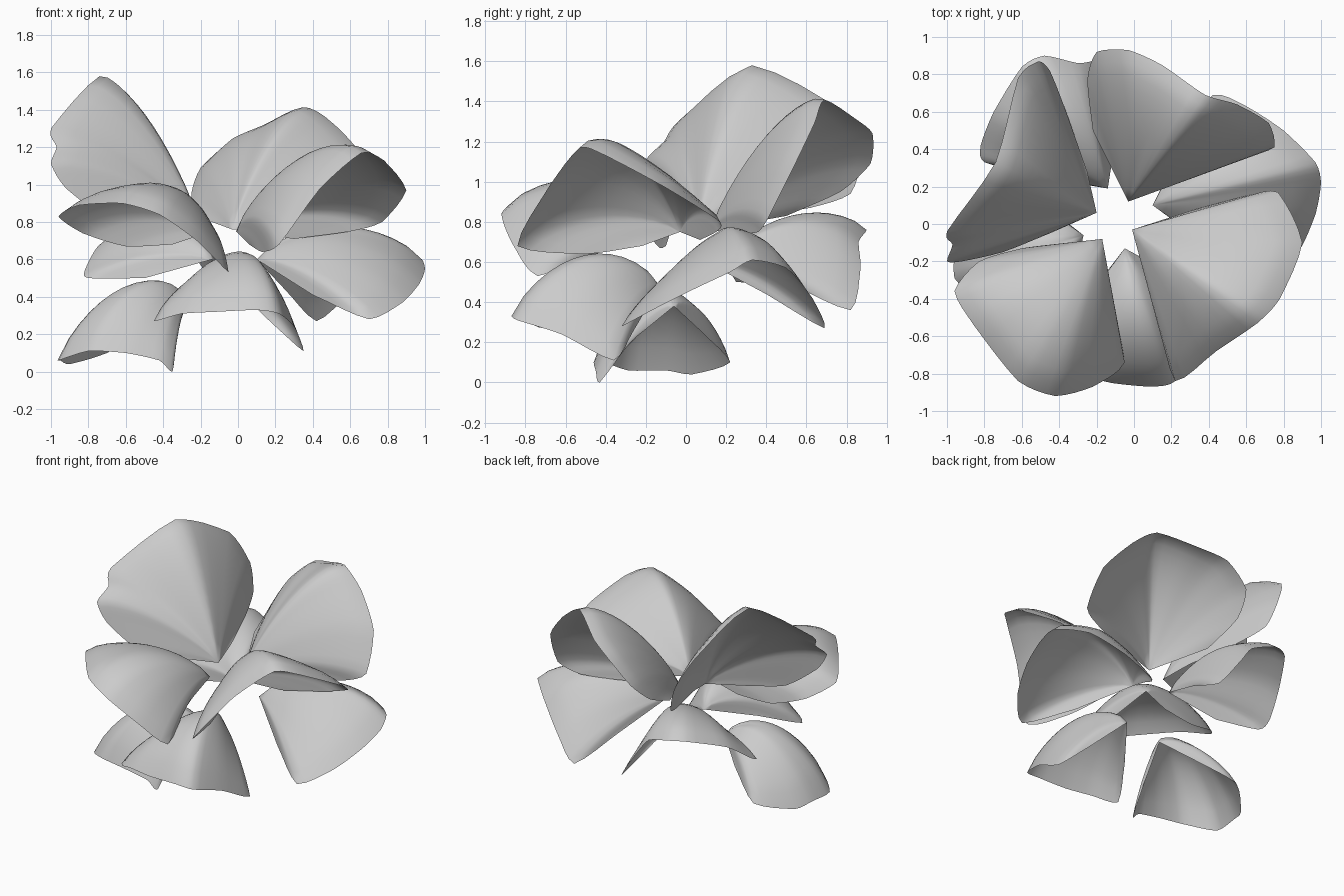
import bpy, math
from mathutils import Vector

RINGS = 12      # steps from leaf base to rim
SUB = 4         # steps between rim points


def rim_curve(pts):
    """Smooth curve through the rim points."""
    p = [Vector(q) for q in pts]
    p = [2 * p[0] - p[1]] + p + [2 * p[-1] - p[-2]]
    out = []
    for i in range(1, len(p) - 2):
        a, b, c, d = p[i - 1:i + 3]
        for k in range(SUB):
            t = k / SUB
            full = 0.5 * (2 * b + (c - a) * t + (2 * a - 5 * b + 4 * c - d) * t * t
                          + (3 * b - a - 3 * c + d) * t ** 3)
            out.append(full.lerp(b.lerp(c, t), 0.4))   # slightly angular rim
    out.append(p[-2])
    return out


def leaf(name, base, arch, rim, skew=1.0):
    """Arched sheet fanning from a base point to its rim; skew < 1 moves the fold to the rim's start."""
    base = Vector(base)
    curve = rim_curve(rim)
    lengths = [0]
    for a, b in zip(curve, curve[1:]):
        lengths.append(lengths[-1] + (b - a).length)
    n = len(curve)
    verts, faces = [base], []
    for i in range(1, RINGS + 1):
        u = i / RINGS
        for j, p in enumerate(curve):
            v = (lengths[j] / lengths[-1]) ** skew
            lift = arch * max(0, 4 * u * (1 - u)) ** 0.8 * max(0, math.sin(math.pi * v)) ** 1.1
            verts.append(base.lerp(p, u) + Vector((0, 0, lift)))
    for j in range(n - 1):
        faces.append((0, 1 + j, 2 + j))
        for i in range(RINGS - 1):
            a = 1 + i * n + j
            faces.append((a, a + n, a + n + 1, a + 1))
    me = bpy.data.meshes.new(name)
    me.from_pydata(verts, [], faces)
    me.polygons.foreach_set("use_smooth", [True] * len(faces))
    ob = bpy.data.objects.new(name, me)
    bpy.context.collection.objects.link(ob)
    return ob


# Upper tier
leaf("top_left_leaf", (-.2, .06, .78), .15,
     [(-.25, .28, .82), (-.37, .62, .87), (-.45, .82, .94), (-.51, .87, 1.12), (-.62, .78, 1.35),
      (-.74, .33, 1.58), (-1, -.04, 1.3), (-.97, -.11, 1.2), (-1, -.2, 1.11), (-.92, -.2, .98),
      (-.7, -.15, .82), (-.45, -.05, .79)])
leaf("top_back_leaf", (-.03, .12, .76), .15,
     [(.35, .27, .74), (.6, .36, .75), (.75, .41, .82), (.72, .54, 1.08), (.55, .64, 1.29),
      (.38, .69, 1.41), (.15, .85, 1.31), (-.03, .93, 1.24), (-.2, .92, 1.09), (-.25, .77, .95),
      (-.22, .5, .83)])
leaf("top_right_leaf", (-.01, -.03, .75), .18,
     [(.3, .07, .71), (.6, .15, .75), (.77, .17, .8), (.9, -.1, .97), (.78, -.4, 1.13),
      (.66, -.53, 1.17), (.44, -.68, .98), (.22, -.84, .68), (.13, -.5, .64), (.06, -.22, .68)])
leaf("top_front_leaf", (-.17, -.08, .74), .18,
     [(-.14, -.4, .66), (-.05, -.74, .53), (-.22, -.87, .7), (-.42, -.92, .84), (-.62, -.84, .9),
      (-.85, -.55, .89), (-.96, -.36, .83), (-.83, -.2, .74), (-.6, -.13, .67), (-.35, -.1, .68)],
     0.85)

# Lower tier
leaf("low_right_leaf", (.1, .1, .6), .17,
     [(.25, .4, .44), (.42, .69, .27), (.6, .63, .42), (.8, .5, .57), (.97, .33, .61),
      (1, .22, .55), (.97, .05, .47), (.88, -.15, .37), (.7, -.32, .28), (.4, -.12, .41)])
leaf("low_back_leaf", (-.14, .19, .6), .15,
     [(-.1, .5, .5), (-.05, .82, .36), (-.2, .87, .57), (-.3, .86, .7), (-.48, .9, .76),
      (-.6, .84, .76), (-.75, .6, .67), (-.82, .42, .54), (-.8, .33, .5), (-.5, .25, .5)])
leaf("low_front_leaf", (-.05, -.13, .48), .23,
     [(-.28, -.43, .38), (-.45, -.7, .27), (-.3, -.8, .31), (-.12, -.85, .32), (.1, -.87, .33),
      (.22, -.84, .31), (.3, -.62, .24), (.35, -.36, .11), (.18, -.26, .26)])
leaf("low_left_leaf", (-.27, -.06, .38), .23,
     [(-.33, -.28, .2), (-.35, -.43, 0), (-.42, -.45, .06), (-.6, -.46, .1), (-.8, -.43, .11),
      (-.96, -.29, .06), (-.95, -.1, .06), (-.9, .03, .04), (-.7, .22, .1), (-.45, .08, .25)])
